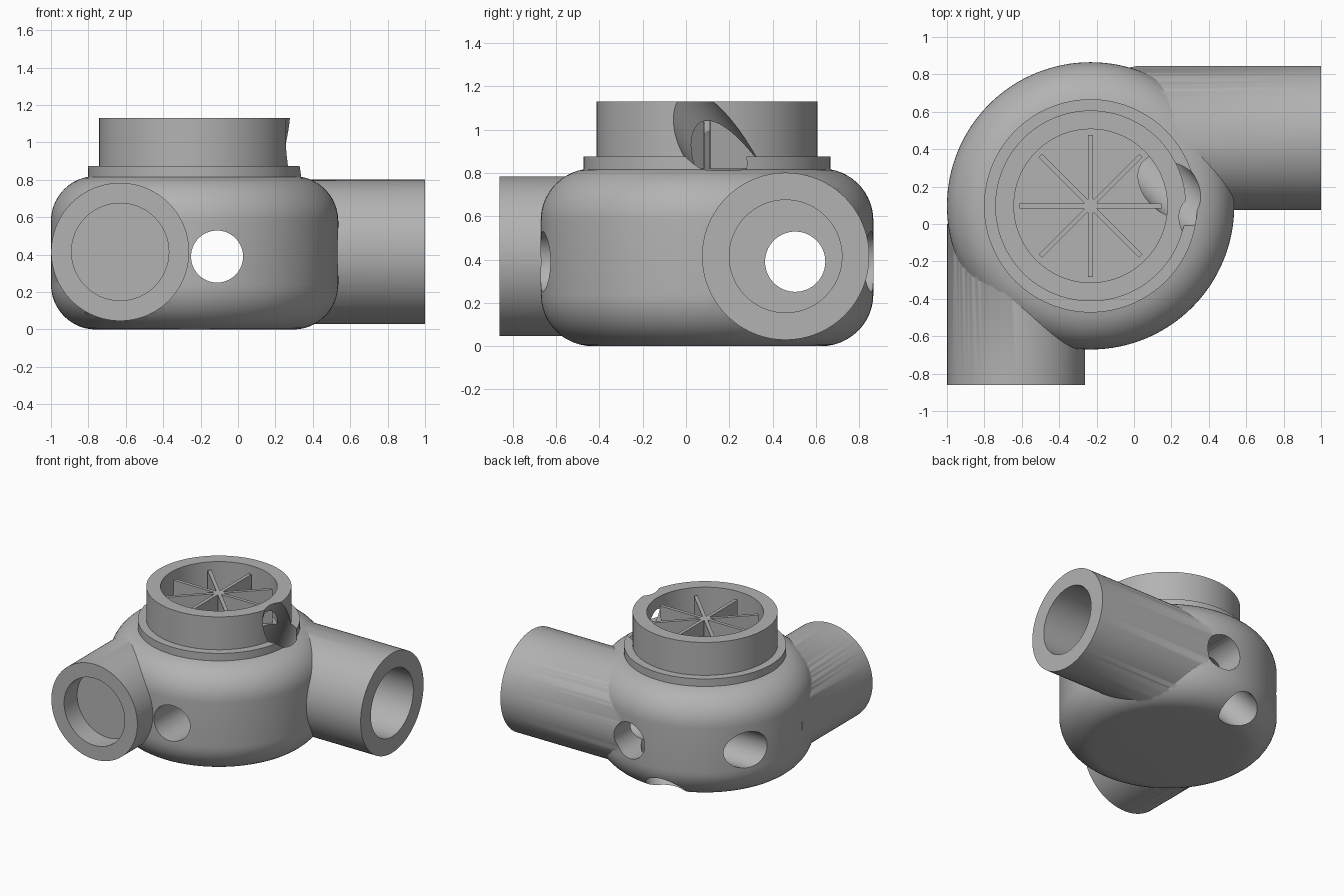
import bpy, bmesh, math
from mathutils import Matrix, Vector

if "Cube" in bpy.data.objects:
    bpy.data.objects.remove(bpy.data.objects["Cube"], do_unlink=True)

CENTRE = Vector((-0.232, 0.097, 0))   # axis of the round housing
MEETING = Vector((-0.112, 0.504, 0.39))   # where the three drillings cross

grey = bpy.data.materials.new("plain grey")
grey.use_nodes = True
colour = (0.45, 0.45, 0.45, 1)
grey.diffuse_color = colour
grey.node_tree.nodes["Principled BSDF"].inputs["Base Color"].default_value = colour


def stack(name, rings, matrix):
    """Closed solid through matching rings of points, capped at both ends."""
    bm = bmesh.new()
    loops = [[bm.verts.new(p) for p in ring] for ring in rings]
    for low, high in zip(loops, loops[1:]):
        for i in range(len(low)):
            bm.faces.new((low[i - 1], low[i], high[i], high[i - 1]))
    bm.faces.new(loops[0])
    bm.faces.new(loops[-1])
    bmesh.ops.recalc_face_normals(bm, faces=bm.faces)
    bm.transform(matrix)
    mesh = bpy.data.meshes.new(name)
    bm.to_mesh(mesh)
    bm.free()
    mesh.materials.append(grey)
    ob = bpy.data.objects.new(name, mesh)
    bpy.context.collection.objects.link(ob)
    return ob


def lathe(name, profile, matrix, sides=96):
    """Turn (radius, height) points round the z axis."""
    angles = [math.tau * i / sides for i in range(sides)]
    rings = [[(r * math.cos(a), r * math.sin(a), z) for a in angles] for r, z in profile]
    return stack(name, rings, matrix)


def rod(name, start, end, radius):
    start, span = Vector(start), Vector(end) - Vector(start)
    turn = span.to_track_quat('Z', 'Y').to_matrix().to_4x4()
    return lathe(name, [(radius, 0), (radius, span.length)], Matrix.Translation(start) @ turn)


def finish(ob, steps):
    """Apply the booleans, then smooth round walls and keep crisp edges."""
    for operation, tool in steps:
        mod = ob.modifiers.new(tool.name, 'BOOLEAN')
        mod.operation, mod.solver, mod.object = operation, 'MANIFOLD', tool
    graph = bpy.context.evaluated_depsgraph_get()
    graph.update()
    mesh = bpy.data.meshes.new_from_object(ob.evaluated_get(graph))
    ob.modifiers.clear()
    ob.data = mesh
    mesh.shade_smooth()
    mesh.set_sharp_from_angle(angle=math.radians(30))


def arc(z, first, last):
    """Rim rounding from one angle to another, in degrees."""
    angles = [math.radians(first + (last - first) * i / 12) for i in range(13)]
    return [(0.528 + 0.24 * math.cos(a), z + 0.24 * math.sin(a)) for a in angles]


# Round housing with flange and open collar
profile = arc(0.24, -90, 0) + arc(0.58, 0, 80)
profile += [(0.57, 0.875), (0.51, 0.875), (0.51, 1.13), (0.41, 1.13), (0.41, 0.82)]
housing = lathe("housing", profile, Matrix.Translation(CENTRE), 128)

# Fan: hub with eight straight vanes, as one star outline
outline = []
for i in range(8):
    turn = Matrix.Rotation(i * math.pi / 4, 3, 'Z')
    for r, side in ((0.036, -1), (0.38, -1), (0.38, 1), (0.036, 1)):
        outline.append(turn @ Vector((r, side * 0.013, 0)))
fan = stack("fan", [[p + Vector((0, 0, z)) for p in outline] for z in (0.815, 1.08)],
            Matrix.Translation(CENTRE))

# Pipes and their bores
pipes = [rod("side_pipe", (-0.1, 0.46, 0.415), (1, 0.46, 0.415), 0.386),
         rod("front_pipe", (-0.63, 0, 0.415), (-0.63, -0.86, 0.415), 0.369)]
bores = [rod("side_bore", (0.3, 0.46, 0.415), (1.2, 0.46, 0.415), 0.26),
         rod("front_bore", (-0.63, -0.70, 0.415), (-0.63, -1.1, 0.415), 0.26)]

# Three drillings: across, front to back, and slanted
drills = [rod("drill", MEETING - axis * 1.5, MEETING + axis * 1.5, 0.139)
          for axis in (Vector((1, 0, 0)), Vector((0, 1, 0)), Vector((0.5, -0.5, 0.707)))]

finish(housing, [('UNION', p) for p in pipes] + [('DIFFERENCE', c) for c in bores + drills])
finish(fan, [('DIFFERENCE', drills[2])])
for tool in pipes + bores + drills:
    bpy.data.objects.remove(tool, do_unlink=True)
